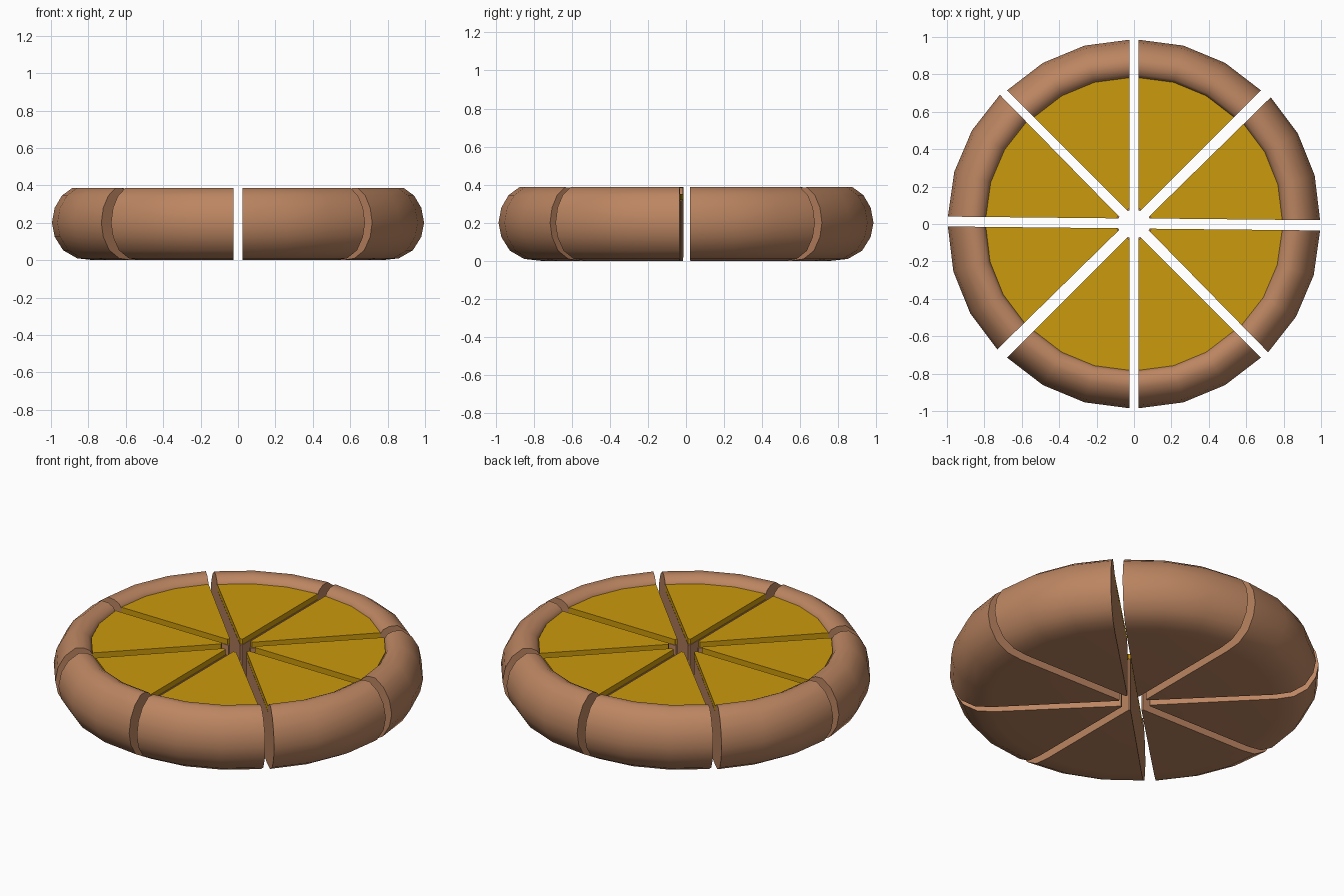
import bpy, bmesh, math
from mathutils import Matrix, Vector

if "Cube" in bpy.data.objects:
    bpy.data.objects.remove(bpy.data.objects["Cube"])


def material(name, rgb):
    m = bpy.data.materials.new(name)
    m.diffuse_color = (*rgb, 1)
    m.use_nodes = True
    m.node_tree.nodes["Principled BSDF"].inputs["Base Color"].default_value = m.diffuse_color
    return m


def wedge(name, profile, mat, steps=3):
    """Sweep a closed (radius, z) profile through 45 degrees, capped at both cuts."""
    bm = bmesh.new()
    rings = []
    for i in range(steps + 1):
        a = math.radians(-22.5 + 45 * i / steps)
        rings.append([bm.verts.new((r * math.cos(a), r * math.sin(a), z)) for r, z in profile])
    n = len(profile)
    for p, q in zip(rings, rings[1:]):
        for j in range(n):
            k = (j + 1) % n
            bm.faces.new((p[j], q[j], q[k], p[k]))
    bm.faces.new(rings[0])
    bm.faces.new(rings[-1][::-1])
    bmesh.ops.recalc_face_normals(bm, faces=bm.faces)
    me = bpy.data.meshes.new(name)
    bm.to_mesh(me)
    bm.free()
    me.materials.append(mat)
    ob = bpy.data.objects.new(name, me)
    bpy.context.collection.objects.link(ob)
    bpy.ops.object.select_all(action='DESELECT')
    ob.select_set(True)
    bpy.context.view_layer.objects.active = ob
    bpy.ops.object.shade_smooth_by_angle(angle=math.radians(40))
    return ob


crust_mat = material("crust_brown", (0.50, 0.235, 0.12))
cheese_mat = material("cheese_yellow", (0.60, 0.32, 0.004))

# Dough base with rounded rim, and the thin cheese layer lying inside the rim
dough = [(0.012, 0), (0.70, 0), (0.79, 0.01), (0.865, 0.053), (0.91, 0.125), (0.925, 0.2),
         (0.91, 0.28), (0.872, 0.345), (0.815, 0.387), (0.77, 0.385), (0.737, 0.368),
         (0.722, 0.345), (0.722, 0.318), (0.012, 0.318)]
cheese = [(0.02, 0.32), (0.722, 0.32), (0.722, 0.352), (0.02, 0.352)]

# Eight slices pulled outward; the side ones sit slightly askew (dx, dy, turn)
nudge = {0: (0.01, 0.005, -0.6), 3: (-0.01, 0.005, -0.6),
         4: (-0.01, 0.002, -0.6), 7: (0.01, 0.0, -0.6)}
for i in range(8):
    a = math.radians(22.5 + 45 * i)
    dx, dy, turn = nudge.get(i, (0, 0, 0))
    shift = Vector((0.065 * math.cos(a) + dx, 0.065 * math.sin(a) + dy, 0))
    place = Matrix.Translation(shift) @ Matrix.Rotation(a + math.radians(turn), 4, 'Z')
    wedge(f"slice_{i + 1}_crust", dough, crust_mat).matrix_world = place
    wedge(f"slice_{i + 1}_cheese", cheese, cheese_mat).matrix_world = place
